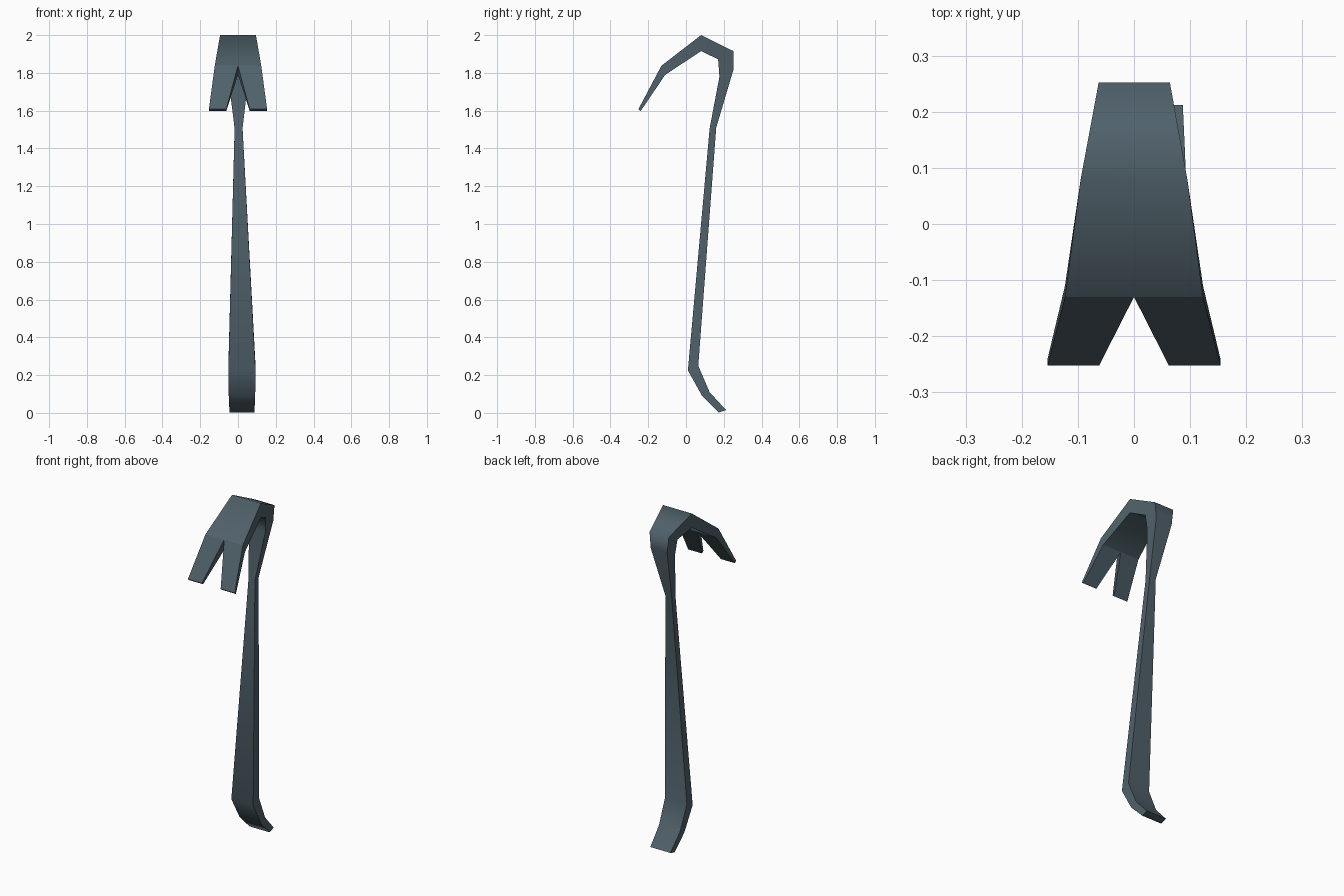
import bpy, bmesh, math

if "Cube" in bpy.data.objects:
    bpy.data.objects.remove(bpy.data.objects["Cube"])

steel = bpy.data.materials.new("slate steel")
steel.diffuse_color = (0.08, 0.12, 0.145, 1)
steel.use_nodes = True
steel.node_tree.nodes["Principled BSDF"].inputs["Base Color"].default_value = steel.diffuse_color

# Each station: outer (y, z), inner (y, z), left x, right x
BAR = [
    ((-0.13, 1.838), (-0.11, 1.79), -0.123, 0.123),
    ((0.08, 2.0), (0.08, 1.915), -0.095, 0.095),
    ((0.252, 1.915), (0.17, 1.872), -0.063, 0.064),
    ((0.252, 1.82), (0.177, 1.78), -0.052, 0.056),
    ((0.16, 1.51), (0.125, 1.505), -0.018, 0.024),
    ((0.065, 0.25), (0.01, 0.225), -0.051, 0.093),
    ((0.125, 0.11), (0.085, 0.09), -0.049, 0.091),
    ((0.212, 0.015), (0.173, 0.002), -0.045, 0.087),
]


def loft(bm, stations, cap_end=True):
    """Sweep a four-sided section through the stations."""
    rings = []
    for outer, inner, xl, xr in stations:
        rings.append([bm.verts.new(p) for p in (
            (xl, *outer), (xr, *outer), (xr, *inner), (xl, *inner))])
    for a, b in zip(rings, rings[1:]):
        for i in range(4):
            j = (i + 1) % 4
            bm.faces.new((a[i], a[j], b[j], b[i]))
    if cap_end:
        bm.faces.new(rings[-1])


bm = bmesh.new()
# hooked neck, tapered shaft and chisel foot
loft(bm, BAR)
# two claw prongs, parted by a V notch
out0, in0, xl0, xr0 = BAR[0]
tip_out, tip_in = (-0.252, 1.608), (-0.240, 1.598)
loft(bm, [(out0, in0, xl0, 0), (tip_out, tip_in, -0.154, -0.062)])
loft(bm, [(out0, in0, 0, xr0), (tip_out, tip_in, 0.062, 0.154)])
bmesh.ops.remove_doubles(bm, verts=bm.verts, dist=0.0005)
bmesh.ops.recalc_face_normals(bm, faces=bm.faces)

mesh = bpy.data.meshes.new("pry_bar")
bm.to_mesh(mesh)
bm.free()
mesh.materials.append(steel)
bar = bpy.data.objects.new("pry_bar", mesh)
bpy.context.collection.objects.link(bar)

# soft bends, crisp long edges
bpy.context.view_layer.objects.active = bar
bar.select_set(True)
bpy.ops.object.shade_smooth_by_angle(angle=math.radians(70))
